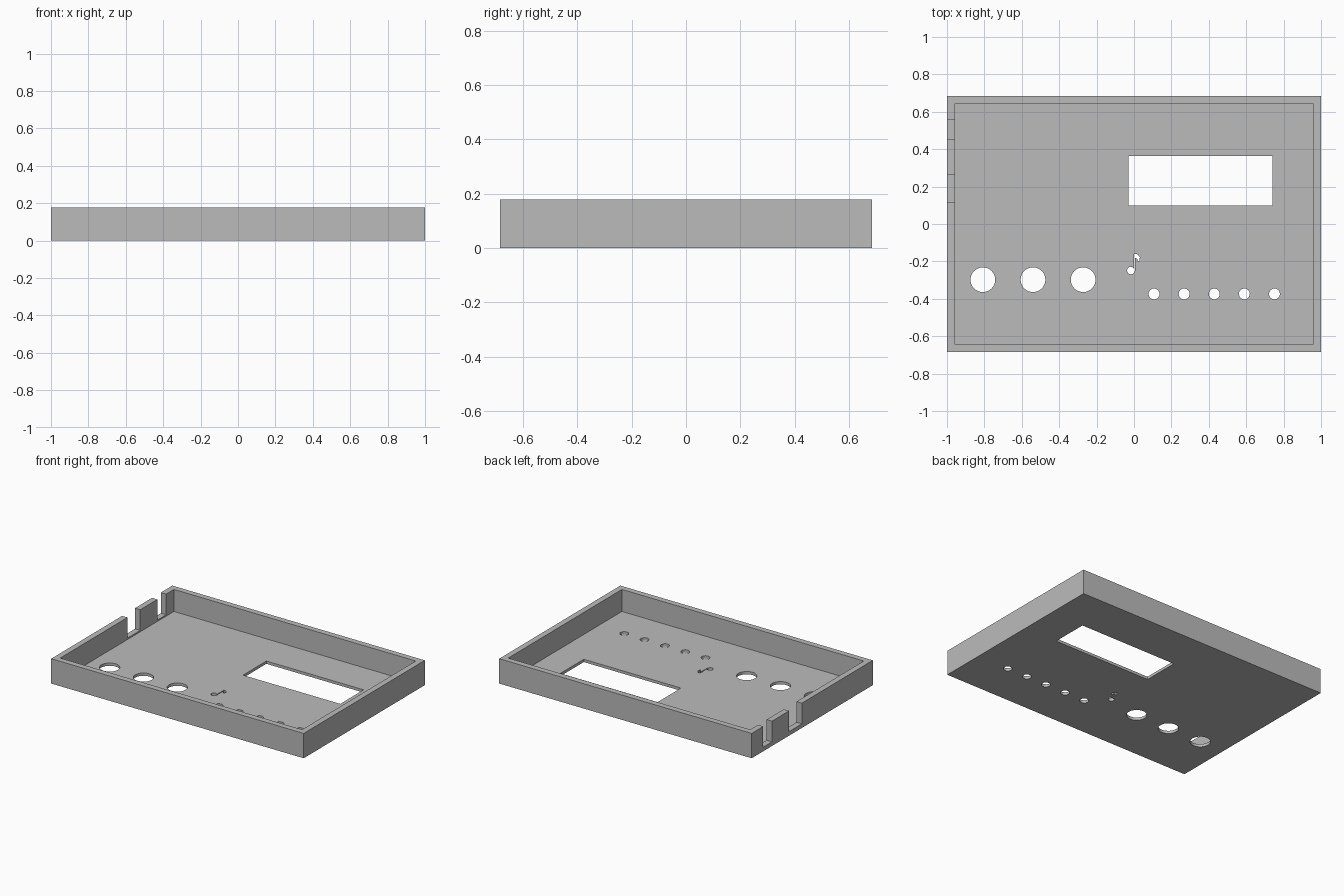
import bpy
import bmesh
from math import cos, sin, tau

if "Cube" in bpy.data.objects:
    bpy.data.objects.remove(bpy.data.objects["Cube"])

HALF_X, HALF_Y, HEIGHT = 1.0, 0.685, 0.178
WALL, FLOOR, NOTCH_Z = 0.042, 0.02, 0.03

grey = bpy.data.materials.new("light_grey")
grey.use_nodes = True
colour = (0.5, 0.5, 0.5, 1)
grey.diffuse_color = colour
grey.node_tree.nodes["Principled BSDF"].inputs["Base Color"].default_value = colour


def prism(name, outline, z0, z1):
    """Extrude a counter-clockwise outline from z0 to z1."""
    bm = bmesh.new()
    base = bm.faces.new([bm.verts.new((x, y, z0)) for x, y in outline])
    top = bmesh.ops.extrude_face_region(bm, geom=[base])["geom"]
    moved = [v for v in top if isinstance(v, bmesh.types.BMVert)]
    bmesh.ops.translate(bm, verts=moved, vec=(0, 0, z1 - z0))
    bmesh.ops.recalc_face_normals(bm, faces=bm.faces)
    mesh = bpy.data.meshes.new(name)
    bm.to_mesh(mesh)
    bm.free()
    mesh.materials.append(grey)
    obj = bpy.data.objects.new(name, mesh)
    bpy.context.collection.objects.link(obj)
    return obj


def rect(x0, x1, y0, y1):
    return [(x0, y0), (x1, y0), (x1, y1), (x0, y1)]


def circle(x, y, r, sides=40):
    return [(x + r * cos(tau * i / sides), y + r * sin(tau * i / sides)) for i in range(sides)]


# Solid case block
case = prism("case_shell", rect(-HALF_X, HALF_X, -HALF_Y, HALF_Y), 0, HEIGHT)


def cut(outline, z0=-0.1, z1=HEIGHT + 0.1):
    """Subtract a prism from the case."""
    cutter = prism("cutter", outline, z0, z1)
    cutter.hide_render = True
    mod = case.modifiers.new("cut", "BOOLEAN")
    mod.operation = "DIFFERENCE"
    mod.solver = "EXACT"
    mod.object = cutter
    bpy.context.view_layer.objects.active = case
    bpy.ops.object.modifier_apply(modifier=mod.name)
    bpy.data.objects.remove(cutter)


# Hollow interior, open at the top
cut(rect(WALL - HALF_X, HALF_X - WALL, WALL - HALF_Y, HALF_Y - WALL), z0=FLOOR)

# Cable notches in the side wall
for y0, y1 in ((0.455, 0.555), (0.118, 0.262)):
    cut(rect(-HALF_X - 0.1, -HALF_X + WALL + 0.01, y0, y1), z0=NOTCH_Z)

# Display window
cut(rect(-0.03, 0.74, 0.10, 0.364))

# Knob holes
for i in range(3):
    cut(circle(-0.808 + 0.268 * i, -0.298, 0.066))

# Button holes
for i in range(5):
    cut(circle(0.107 + 0.161 * i, -0.374, 0.029, 32))

# Musical note cut-out: head, stem and flag
cut(circle(-0.017, -0.249, 0.02, 24))
cut(rect(0.0, 0.006, -0.25, -0.16))
cut([(0.001, -0.182), (0.016, -0.184), (0.022, -0.2), (0.03, -0.196),
     (0.031, -0.178), (0.02, -0.162), (0.001, -0.161)])
